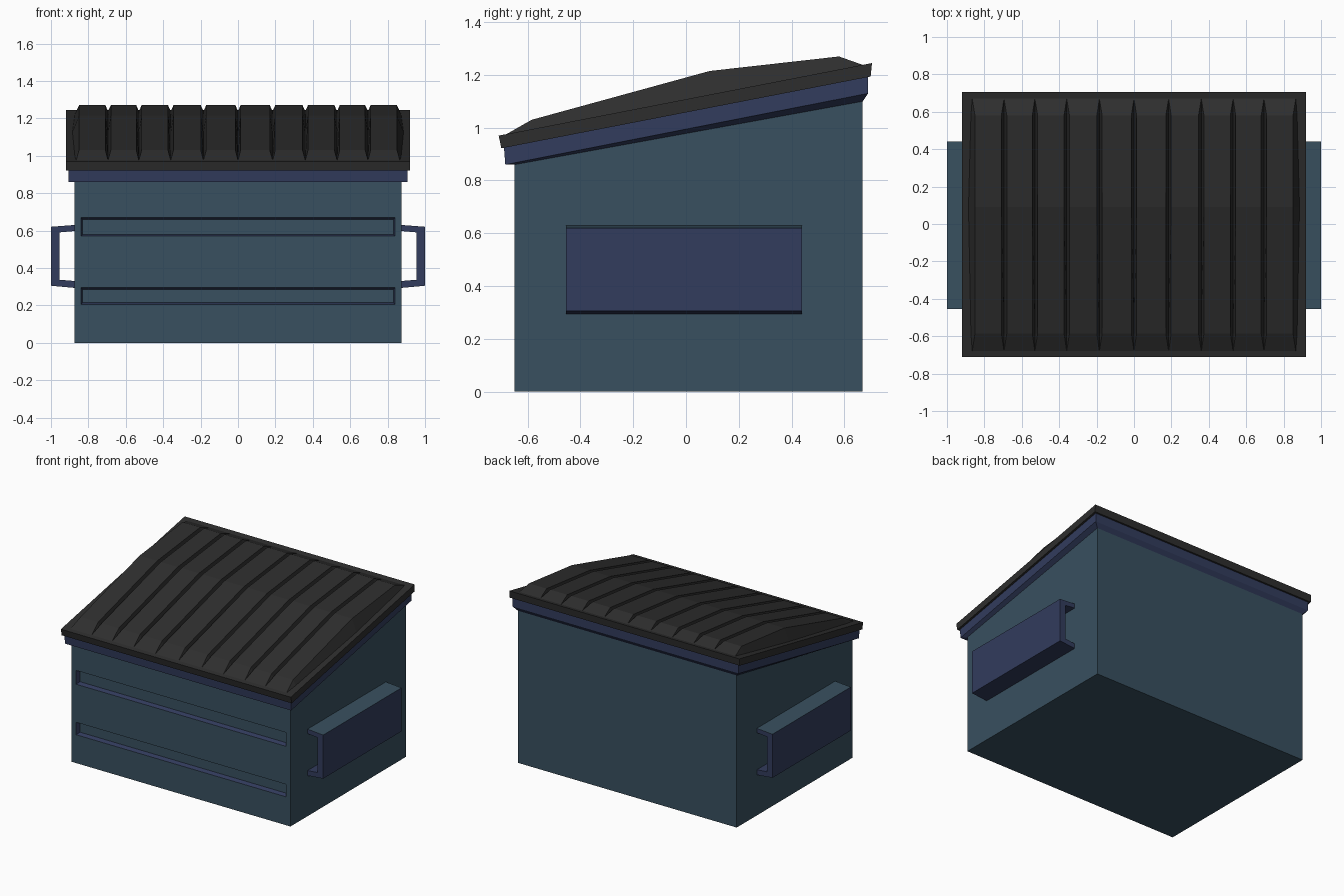
import bpy, bmesh
from mathutils import Vector

if "Cube" in bpy.data.objects:
    bpy.data.objects.remove(bpy.data.objects["Cube"])


def material(name, rgb):
    m = bpy.data.materials.new(name)
    m.diffuse_color = (*rgb, 1)
    m.use_nodes = True
    m.node_tree.nodes["Principled BSDF"].inputs["Base Color"].default_value = m.diffuse_color
    return m


TEAL = material("teal_paint", (0.040, 0.080, 0.115))
BLUE = material("blue_paint", (0.032, 0.045, 0.110))
BLACK = material("black_plastic", (0.027, 0.027, 0.027))


def finish(name, bm, *mats):
    bmesh.ops.recalc_face_normals(bm, faces=bm.faces)
    me = bpy.data.meshes.new(name)
    bm.to_mesh(me)
    bm.free()
    for m in mats:
        me.materials.append(m)
    ob = bpy.data.objects.new(name, me)
    bpy.context.collection.objects.link(ob)
    return ob


def loft(rings):
    """Skin closed rings of points and cap both ends."""
    bm = bmesh.new()
    loops = [[bm.verts.new(p) for p in r] for r in rings]
    n = len(loops[0])
    for a, b in zip(loops, loops[1:]):
        for i in range(n):
            j = (i + 1) % n
            bm.faces.new((a[i], a[j], b[j], b[i]))
    bm.faces.new(loops[0])
    bm.faces.new(loops[-1])
    return bm


def slanted(hx, y0, z0, y1, z1):
    """Rectangle that rises from the front edge to the back edge."""
    return [(-hx, y0, z0), (hx, y0, z0), (hx, y1, z1), (-hx, y1, z1)]


# Bin body with two long recesses pressed into the front
bm = loft([slanted(0.875, -0.65, 0, 0.67, 0),
           slanted(0.875, -0.65, 0.86, 0.67, 1.10)])
bmesh.ops.recalc_face_normals(bm, faces=bm.faces)


def front_faces():
    return [f for f in bm.faces if f.normal.y < -0.99]


cuts = [((0, 0, z), (0, 0, 1)) for z in (0.205, 0.295, 0.57, 0.67)]
cuts += [((x, 0, 0), (1, 0, 0)) for x in (-0.84, 0.84)]
for co, no in cuts:
    faces = front_faces()
    edges = list({e for f in faces for e in f.edges})
    verts = list({v for f in faces for v in f.verts})
    bmesh.ops.bisect_plane(bm, geom=verts + edges + faces, plane_co=co, plane_no=no)
    bm.normal_update()
for zc in (0.25, 0.62):
    face = min(front_faces(),
               key=lambda f: (f.calc_center_median() - Vector((0, -0.65, zc))).length)
    walls = bmesh.ops.inset_region(bm, faces=[face], thickness=0.014, depth=-0.03)
    for f in walls["faces"]:
        f.material_index = 1
    bm.normal_update()
finish("bin_body", bm, TEAL, BLUE)

# Rim under the lid
finish("rim", loft([slanted(0.875, -0.65, 0.86, 0.67, 1.10),
                    slanted(0.905, -0.685, 0.86, 0.69, 1.13),
                    slanted(0.905, -0.69, 0.925, 0.69, 1.192)]), BLUE)

# Lid slab
finish("lid", loft([slanted(0.92, -0.70, 0.922, 0.70, 1.194),
                    slanted(0.92, -0.71, 0.970, 0.705, 1.245)]), BLACK)


def slab_z(y):
    return 0.970 + (y + 0.71) * 0.1943


# Raised lid ribs: (y, top z, outward bulge of the outermost side)
STATIONS = [(-0.585, 1.03, 0.007), (0.09, 1.215, 0.02), (0.58, 1.27, 0.007)]
BOUNDS = [0, 0.185, 0.36, 0.53, 0.695, 0.865]


def lid_rib(name, x0, x1, outer, side):
    bm = bmesh.new()

    def pt(x, y, z):
        return bm.verts.new((side * x, y, z))

    ends = [[pt(x0, y, slab_z(y)), pt(x1, y, slab_z(y))] for y in (-0.68, 0.67)]
    mid = []
    for y, z, bulge in STATIONS:
        b = bulge if outer else 0
        mid.append([pt(x0, y, slab_z(y)), pt(x0 + 0.014, y, z),
                    pt(x1 - 0.015, y, z), pt(x1 + b, y, slab_z(y))])
    for a, b in zip(mid, mid[1:]):
        for i in range(3):
            bm.faces.new((a[i], a[i + 1], b[i + 1], b[i]))
    for (l, r), m in zip(ends, (mid[0], mid[-1])):
        bm.faces.new((l, m[0], m[1]))
        bm.faces.new((l, m[1], m[2], r))
        bm.faces.new((r, m[2], m[3]))
    # underside resting on the slab
    bm.faces.new([ends[0][0]] + [m[0] for m in mid] + [ends[1][0], ends[1][1]]
                 + [m[3] for m in reversed(mid)] + [ends[0][1]])
    finish(name, bm, BLACK)


for side, label in ((1, "right"), (-1, "left")):
    for i, (x0, x1) in enumerate(zip(BOUNDS, BOUNDS[1:])):
        lid_rib(f"lid_rib_{label}_{i + 1}", x0, x1, i == 4, side)

# Side lifting pockets: C-shaped channels open at both ends
CHANNEL = [(0.87, 0.63), (1.0, 0.62), (1.0, 0.305), (0.87, 0.293),
           (0.87, 0.33), (0.955, 0.337), (0.955, 0.59), (0.87, 0.598)]
for side, label in ((1, "right"), (-1, "left")):
    bm = loft([[(side * x, y, z) for x, z in CHANNEL] for y in (-0.455, 0.44)])
    bmesh.ops.recalc_face_normals(bm, faces=bm.faces)
    for f in bm.faces:
        if f.normal.z > 0.9 and f.calc_center_median().z > 0.6:
            f.material_index = 1
    finish(f"lifting_pocket_{label}", bm, BLUE, TEAL)
